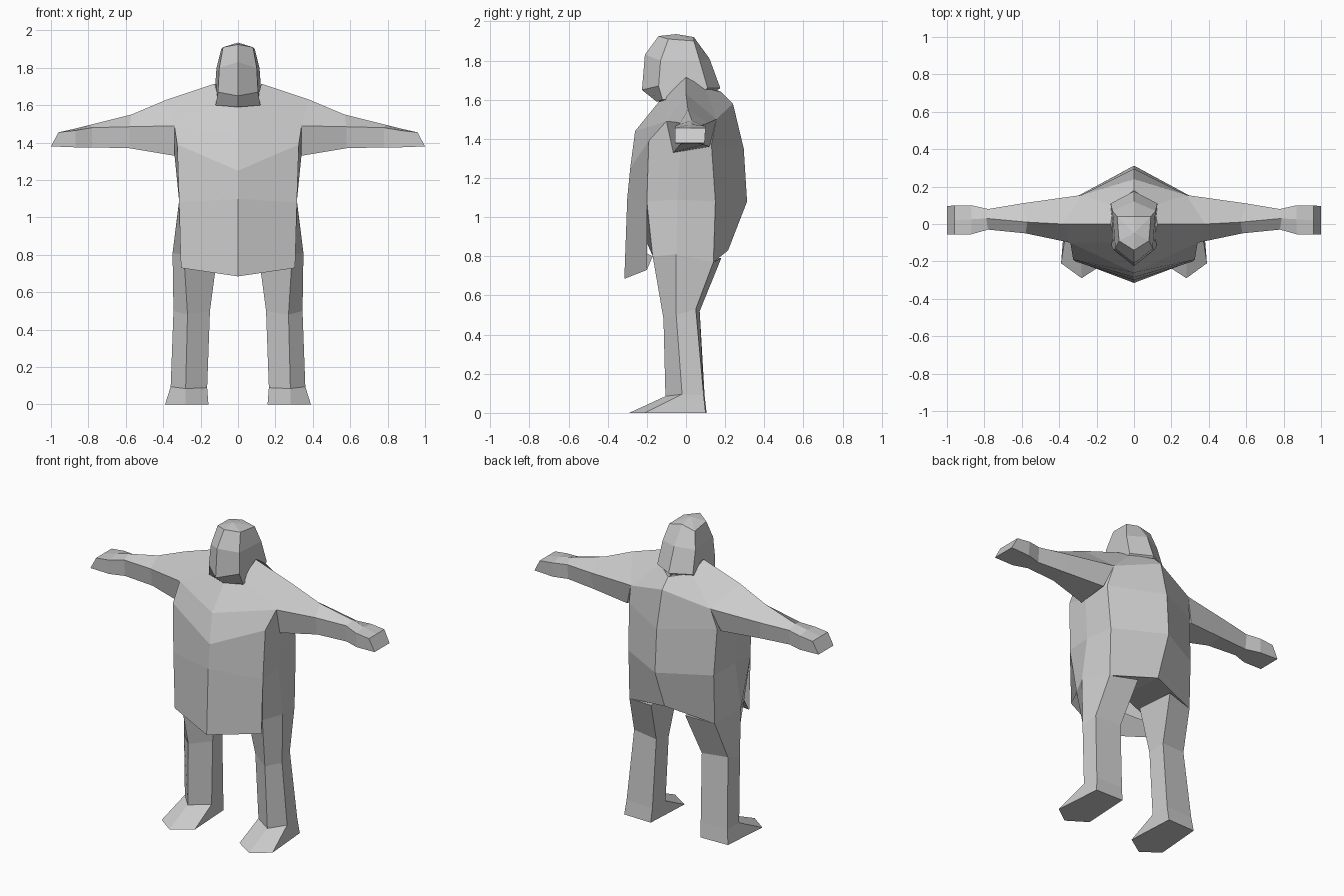
import bpy
import bmesh

default_cube = bpy.data.objects.get("Cube")
if default_cube:
    bpy.data.objects.remove(default_cube, do_unlink=True)

grey = bpy.data.materials.new("plain_grey")
grey.use_nodes = True
shade = (0.6, 0.6, 0.6, 1)
grey.diffuse_color = shade
grey.node_tree.nodes["Principled BSDF"].inputs["Base Color"].default_value = shade


def loft(bm, rings, side, closed, caps):
    """Bridge consecutive rings of points, flipped to the given side."""
    rows = [[bm.verts.new((x * side, y, z)) for x, y, z in ring] for ring in rings]
    count = len(rows[0])
    for upper, lower in zip(rows, rows[1:]):
        for i in range(count if closed else count - 1):
            j = (i + 1) % count
            bm.faces.new((upper[i], upper[j], lower[j], lower[i]))
    if caps:
        bm.faces.new(rows[0])
        bm.faces.new(rows[-1])


def finish(bm, name):
    """Weld the seams, orient the faces and add the object to the scene."""
    bmesh.ops.remove_doubles(bm, verts=bm.verts[:], dist=0.0005)
    bmesh.ops.dissolve_degenerate(bm, edges=bm.edges[:], dist=0.0005)
    bmesh.ops.recalc_face_normals(bm, faces=bm.faces[:])
    mesh = bpy.data.meshes.new(name)
    bm.to_mesh(mesh)
    bm.free()
    mesh.materials.append(grey)
    part = bpy.data.objects.new(name, mesh)
    bpy.context.collection.objects.link(part)
    return part


def symmetric_part(name, rings, caps=True):
    """One object from half rings running from front centre to back centre."""
    bm = bmesh.new()
    for side in (1, -1):
        loft(bm, rings, side, closed=False, caps=caps)
    return finish(bm, name)


def paired_limb(name, rings):
    """A left and a right limb from closed rings."""
    for prefix, side in (("left", 1), ("right", -1)):
        bm = bmesh.new()
        loft(bm, rings, side, closed=True, caps=True)
        finish(bm, prefix + "_" + name)


# Shared corners where parts meet
shoulder_front = (.34, -.1, 1.49)
shoulder_ridge = (.38, 0, 1.63)
shoulder_back = (.28, .155, 1.5)
waist_front = (0, -.3, 1.1)
waist_corner = (.315, -.2, 1.08)
hip_front = (.29, -.17, .8)
hip_outer = (.35, -.05, .81)
hip_back = (.3, .14, .77)

# Torso: front centre, front corner, side, back corner, back centre
neck = [(0, -.13, 1.6), (.1, -.1, 1.62), (.125, 0, 1.715), (.11, .1, 1.66), (0, .18, 1.64)]
shoulders = [(0, -.26, 1.44), shoulder_front, shoulder_ridge, shoulder_back, (0, .24, 1.58)]
chest = [(0, -.285, 1.25), (.325, -.19, 1.39), (.34, -.03, 1.34), (.31, .13, 1.37), (0, .295, 1.35)]
waist = [waist_front, waist_corner, (.315, -.045, 1.09), (.3, .15, 1.08), (0, .312, 1.08)]
hips = [(0, -.1, .85), hip_front, hip_outer, hip_back, (0, .215, .83)]
symmetric_part("torso", [neck, shoulders, chest, waist, hips])

# Hanging front panel with its lining
hem = [(0, -.315, .685), (.305, -.2, .73)]
lining = [(0, -.21, .82), hip_front]
symmetric_part("front_panel", [[waist_front, waist_corner], hem, lining], caps=False)

# Head: front centre, face side, back side, back centre
crown = [(0, -.05, 1.935)] * 4
top = [(0, -.14, 1.925), (.08, -.09, 1.91), (.09, .04, 1.9), (0, .04, 1.92)]
brow = [(0, -.21, 1.83), (.1, -.13, 1.8), (.115, .07, 1.8), (0, .12, 1.81)]
jaw = [(0, -.225, 1.65), (.107, -.14, 1.67), (.125, .11, 1.66), (0, .175, 1.66)]
chin = [(0, -.15, 1.59), (.12, -.12, 1.6), (.12, .05, 1.6), (0, .1, 1.6)]
symmetric_part("head", [top, brow, jaw, chin])
symmetric_part("head_crown", [crown, top], caps=False)

# Arms and hands: ridge, front, lower front, lower back, back
upper_arm = [shoulder_ridge, shoulder_front, (.34, -.065, 1.33), (.33, .12, 1.36), shoulder_back]
elbow = [(.57, .01, 1.55), (.58, -.05, 1.485), (.58, -.03, 1.37), (.58, .09, 1.37), (.6, .11, 1.48)]
wrist = [(.79, .03, 1.495), (.78, -.03, 1.48), (.78, -.02, 1.375), (.78, .07, 1.375), (.78, .08, 1.47)]
palm = [(.87, .025, 1.475), (.87, -.055, 1.465), (.87, -.05, 1.375), (.87, .095, 1.375), (.87, .1, 1.465)]
fingers = [(.96, .02, 1.455), (.96, -.055, 1.455), (1, -.055, 1.38), (1, .095, 1.38), (.96, .1, 1.455)]
paired_limb("arm", [upper_arm, elbow, wrist, palm, fingers])

# Legs and feet: outer, front, inner, inner back, outer back
thigh = [hip_outer, hip_front, (.11, -.08, .8), (.12, .18, .79), hip_back]
knee = [(.345, -.05, .5), (.27, -.115, .48), (.15, -.04, .5), (.16, .07, .52), (.33, .05, .53)]
ankle = [(.36, -.02, .095), (.28, -.105, .085), (.165, -.03, .09), (.17, .095, .09), (.355, .09, .09)]
sole = [(.39, -.21, 0), (.28, -.29, 0), (.158, -.21, 0), (.175, .105, 0), (.365, .1, 0)]
paired_limb("leg", [thigh, knee, ankle, sole])
